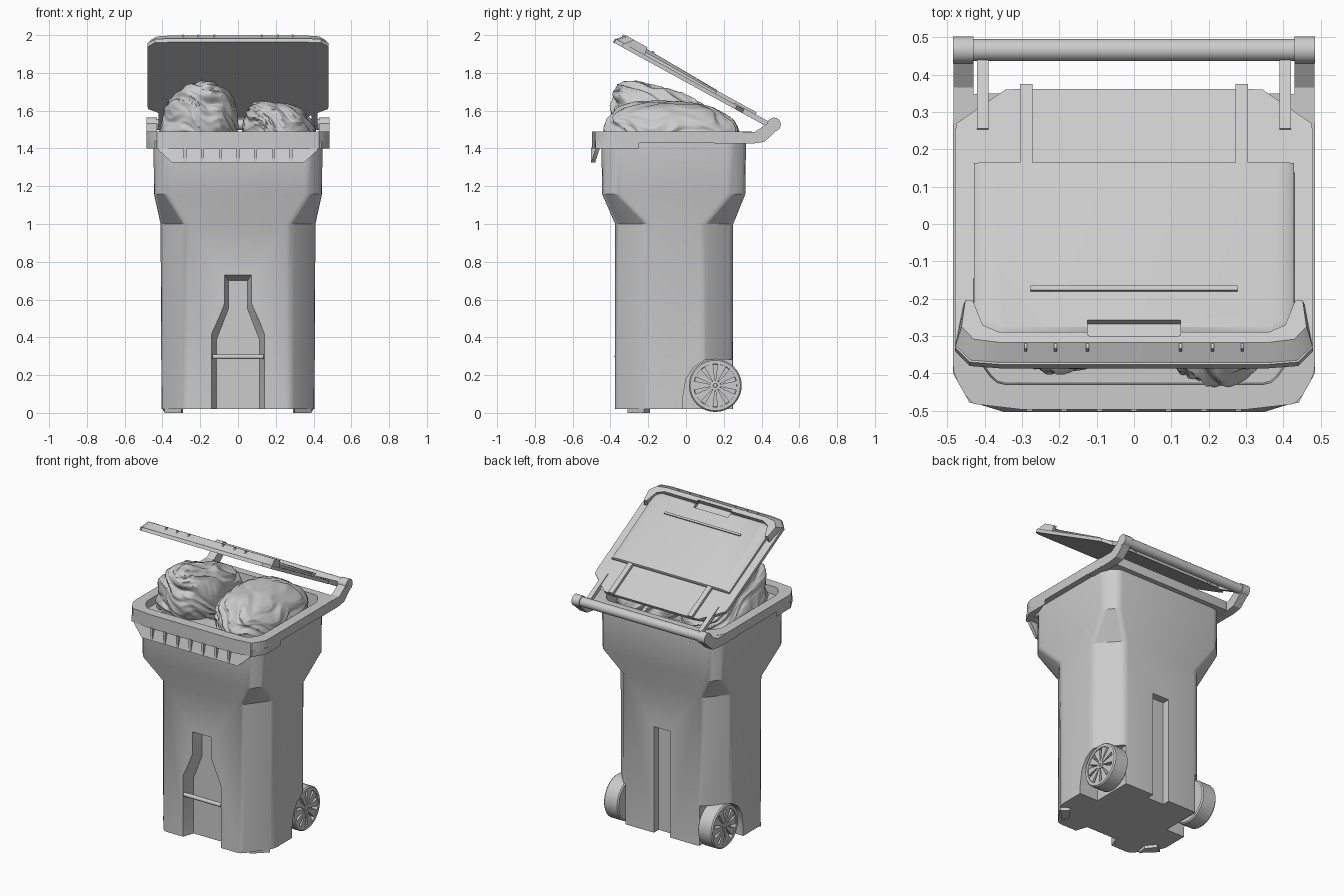
import bpy, bmesh, math
from mathutils import Vector, noise

if "Cube" in bpy.data.objects:
    bpy.data.objects.remove(bpy.data.objects["Cube"])

def finish(ob, angle=32):
    bpy.ops.object.select_all(action='DESELECT')
    ob.select_set(True)
    bpy.context.view_layer.objects.active = ob
    bpy.ops.object.shade_smooth_by_angle(angle=math.radians(angle))

def loft(name, parts, mirror=False, angle=32):
    """Each part is a list of equal-length loops, skinned and capped."""
    bm = bmesh.new()
    for sx in ((1, -1) if mirror else (1,)):
        for loops in parts:
            rings = [[bm.verts.new((p[0] * sx, p[1], p[2])) for p in lp] for lp in loops]
            n = len(rings[0])
            for a, b in zip(rings, rings[1:]):
                for i in range(n):
                    bm.faces.new((a[i], a[(i + 1) % n], b[(i + 1) % n], b[i]))
            bm.faces.new(rings[0])
            bm.faces.new(rings[-1])
    bmesh.ops.recalc_face_normals(bm, faces=bm.faces)
    me = bpy.data.meshes.new(name)
    bm.to_mesh(me)
    bm.free()
    ob = bpy.data.objects.new(name, me)
    bpy.context.collection.objects.link(ob)
    finish(ob, angle)
    return ob

def cut(ob, cutter, angle=32):
    m = ob.modifiers.new("cut", 'BOOLEAN')
    m.operation, m.solver, m.object = 'DIFFERENCE', 'EXACT', cutter
    bpy.context.view_layer.objects.active = ob
    bpy.ops.object.modifier_apply(modifier=m.name)
    bpy.data.objects.remove(cutter)
    finish(ob, angle)

def sym(half):
    """Right-hand half outline -> full outline symmetric in x."""
    return half + [(-x, y) for x, y in reversed(half)]

def along_x(pts, x0, x1):
    return [[(x, y, z) for y, z in pts] for x in (x0, x1)]

def along_z(pts, z0, z1):
    return [[(x, y, z) for x, y in pts] for z in (z0, z1)]

def ring(x, r, y, z, n=40):
    return [(x, y + r * math.cos(math.tau * i / n), z + r * math.sin(math.tau * i / n)) for i in range(n)]

def octagon(z, hx, yf, yb, fx, fy, by):
    """Chamfered rectangle with eased corners."""
    c = [Vector((x, y, z)) for x, y in sym([(fx, yf), (hx, fy), (hx, by), (fx, yb)])]
    out = []
    for i, p in enumerate(c):
        a = p + (c[i - 1] - p).normalized() * 0.025
        b = p + (c[(i + 1) % 8] - p).normalized() * 0.025
        out += [a, (a + b + 2 * p) / 4, b]
    return out

# Bin body with flared top, rim and hollow mouth
body = loft("bin_body", [[
    octagon(0.02, .405, -.375, .25, .28, -.20, .10),
    octagon(1.00, .41, -.375, .25, .28, -.20, .10),
    octagon(1.16, .445, -.445, .315, .38, -.36, .24),
    octagon(1.43, .447, -.447, .317, .38, -.36, .24),
    octagon(1.43, .485, -.48, .35, .44, -.40, .29),
    octagon(1.49, .485, -.48, .35, .44, -.40, .29),
    octagon(1.49, .42, -.43, .30, .37, -.36, .23),
    octagon(1.10, .40, -.40, .27, .35, -.33, .20)]])

# Bottle-shaped recess, wheel wells and back groove
def bottle(y, w, n, t):
    return [(x, y, z) for x, z in sym([(w, -.05), (w, .42 - t), (n, .58 - t), (n, .73 - t)])]
cut(body, loft("recess_cutter", [[bottle(-.42, .155, .083, -.018), bottle(-.30, .113, .051, .03)]]))
well = [(-.02, -.1), (-.017, .08), (0, .18), (.04, .24), (.10, .28), (.4, .288), (.4, -.1)]
cut(body, loft("well_cutter", [along_x(well, .27, .6)], mirror=True))
cut(body, loft("groove_cutter", [along_z([(-.06, .2), (.06, .2), (.06, .4), (-.06, .4)], -.1, .72)]))
loft("recess_bar", [[ring(-.135, .013, -.365, .297, 12), ring(.135, .013, -.365, .297, 12)]])

# Feet
loft("front_feet", [along_z([(.30, -.31), (.39, -.222), (.34, -.19), (.29, -.25)], 0, .03)], mirror=True)

# Deeper skirt around the front of the rim
skirt = [(.485, -.25), (.485, -.40), (.44, -.48)]
inner = [(-.43, -.42), (-.43, -.25), (.43, -.25), (.43, -.42)]
outline = sym(skirt)
loft("rim_skirt", [along_z(outline + inner, 1.40, 1.44)])

# Flared front grip with ribs
grip = sym([(.43, 1.42), (.42, 1.39), (.35, 1.325)])
def flare(z, off):
    return -.475 - max(0, 1.41 - z) * .33 + off
loft("front_grip", [[[(x, flare(z, o), z) for x, z in grip] for o in (0, .022)]])
loft("front_lip", [along_z(sym([(.44, -.47), (.43, -.482), (.30, -.497)]), 1.40, 1.49)])
loft("grip_ribs", [along_x([(-.47, 1.41), (-.502, 1.405), (-.504, 1.33), (-.49, 1.33)], x - .008, x + .008)
                   for x in (-.28, -.187, -.093, 0, .093, .187, .28)])

# Rear arms and hinge rod
HY, HZ = .466, 1.527
arm = [(.15, 1.425), (.15, 1.488), (.365, 1.488), (.45, 1.545), (.49, 1.505), (.415, 1.435), (.35, 1.425)]
loft("rear_arms", [along_x(arm, .43, .484)], mirror=True)
loft("rod_ends", [[ring(.43, .036, HY, HZ, 32), ring(.485, .036, HY, HZ, 32)]], mirror=True)
loft("hinge_rod", [[ring(-.44, .03, HY, HZ, 32), ring(.44, .03, HY, HZ, 32)]])

# Wheels: lathed tyre, spokes with tapering gaps
WY, WZ = .155, .145
prof = [(.29, .05), (.29, .132), (.297, .14), (.388, .14), (.396, .133), (.396, .114), (.36, .112),
        (.36, .028), (.396, .026), (.396, .012), (.402, .010)]
parts = [[ring(x, r, WY, WZ) for x, r in prof]]
for i in range(10):
    a = math.tau * i / 10
    pts = []
    for r, w in ((.022, -.006), (.113, -.024), (.113, .024), (.022, .006)):
        pts.append((WY + r * math.cos(a) - w * math.sin(a), WZ + r * math.sin(a) + w * math.cos(a)))
    parts.append(along_x(pts, .355, .392))
loft("wheels", parts, mirror=True)
loft("axle", [[ring(-.35, .025, WY, WZ, 16), ring(.35, .025, WY, WZ, 16)]])

# Lid, laid out as (x, distance from hinge, height) and tilted open
CA, SA = math.cos(math.radians(28.75)), math.sin(math.radians(28.75))
def tilt(x, u, w):
    return (x, HY - CA * u + SA * w, HZ + SA * u + CA * w)
def lid_loop(pts, w0, w1=None):
    w1 = w0 if w1 is None else w1
    return [tilt(x, u, w0 + (w1 - w0) * (u - .35) / .52) for x, u in pts]
def lid_box(x0, x1, u0, u1, w0, w1):
    q = [(x0, u0), (x1, u0), (x1, u1), (x0, u1)]
    return [lid_loop(q, w0), lid_loop(q, w1)]

plate = sym([(.30, .115), (.345, .118), (.475, .22), (.48, .25), (.48, .905), (.44, .95), (.36, .957)])
loft("lid_plate", [[lid_loop(plate, -.028), lid_loop(plate, -.006)]])

def panel_outline(hx, u0, u1):
    return sym([(hx, u0), (hx, u1 - .03), (hx - .03, u1)])
panel = loft("lid_panel", [[
    lid_loop(panel_outline(.43, .348, .885), -.012),
    lid_loop(panel_outline(.428, .348, .883), .004, .010),
    lid_loop(panel_outline(.415, .350, .875), .011, .021),
    lid_loop(panel_outline(.38, .352, .862), .014, .029)]])
lip_low = [(.36, .957), (.44, .95), (.48, .905), (.458, .775)]
lip_top = [(.36, .913), (.43, .903), (.462, .865), (.452, .785)]
lip_in = [(.432, .785), (.405, .860), (.36, .882)]
def lip(outer):
    right = list(reversed(lip_in)) + list(reversed(outer))
    return sym(right)
front_lip = loft("lid_front_lip", [[lid_loop(lip(lip_low), -.027), lid_loop(lip(lip_low), -.012),
                                    lid_loop(lip(lip_top), .036)]])
for ob in (panel, front_lip):
    cut(ob, loft("handle_cutter", [lid_box(-.125, .125, .84, .893, .006, .1)]))
loft("lid_lip_ribs", [lid_box(x - .004, x + .004, .89, .93, -.015, .034) for x in (.125, .21, .29)], mirror=True)
loft("lid_ridge", [lid_box(-.277, .277, .738, .752, .01, .033)])
loft("lid_back_ribs", [lid_box(.272, .305, .11, .36, -.02, .012)], mirror=True)
loft("lid_hinge_arms", [lid_box(.39, .42, 0, .24, -.028, 0)], mirror=True)

# Rubbish bags: boxy spheres, sheared and creased by stretched noise
def bag(name, centre, size, kx, ky, seed):
    bm = bmesh.new()
    bmesh.ops.create_icosphere(bm, subdivisions=6, radius=1)
    e = 2.7
    for v in bm.verts:
        d = v.co.copy()
        d /= (abs(d.x) ** e + abs(d.y) ** e + abs(d.z) ** e) ** (1 / e)
        warp = noise.noise(d * 1.3 + Vector((seed, 0, 0)))
        q = Vector((d.x * 1.0 + seed, d.y * 1.2, d.z * 3.4 + 1.6 * d.x + 1.5 * warp))
        fold = 1 - 2 * abs(noise.noise(q))
        fine = 1 - 2 * abs(noise.noise(q * 2.1 + Vector((3, 7, 1))))
        d *= .95 + .075 * (fold - .6) + .03 * (fine - .6) + .07 * warp
        p = Vector((d.x * size[0], d.y * size[1], d.z * size[2]))
        p.z += kx * p.x + ky * p.y
        v.co = p + Vector(centre)
    me = bpy.data.meshes.new(name)
    bm.to_mesh(me)
    bm.free()
    ob = bpy.data.objects.new(name, me)
    bpy.context.collection.objects.link(ob)
    finish(ob, 60)

bag("large_bag", (-.21, -.10, 1.50), (.215, .31, .225), .12, -.30, 2.3)
bag("small_bag", (.215, -.07, 1.47), (.20, .36, .175), -.16, -.06, 8.1)
